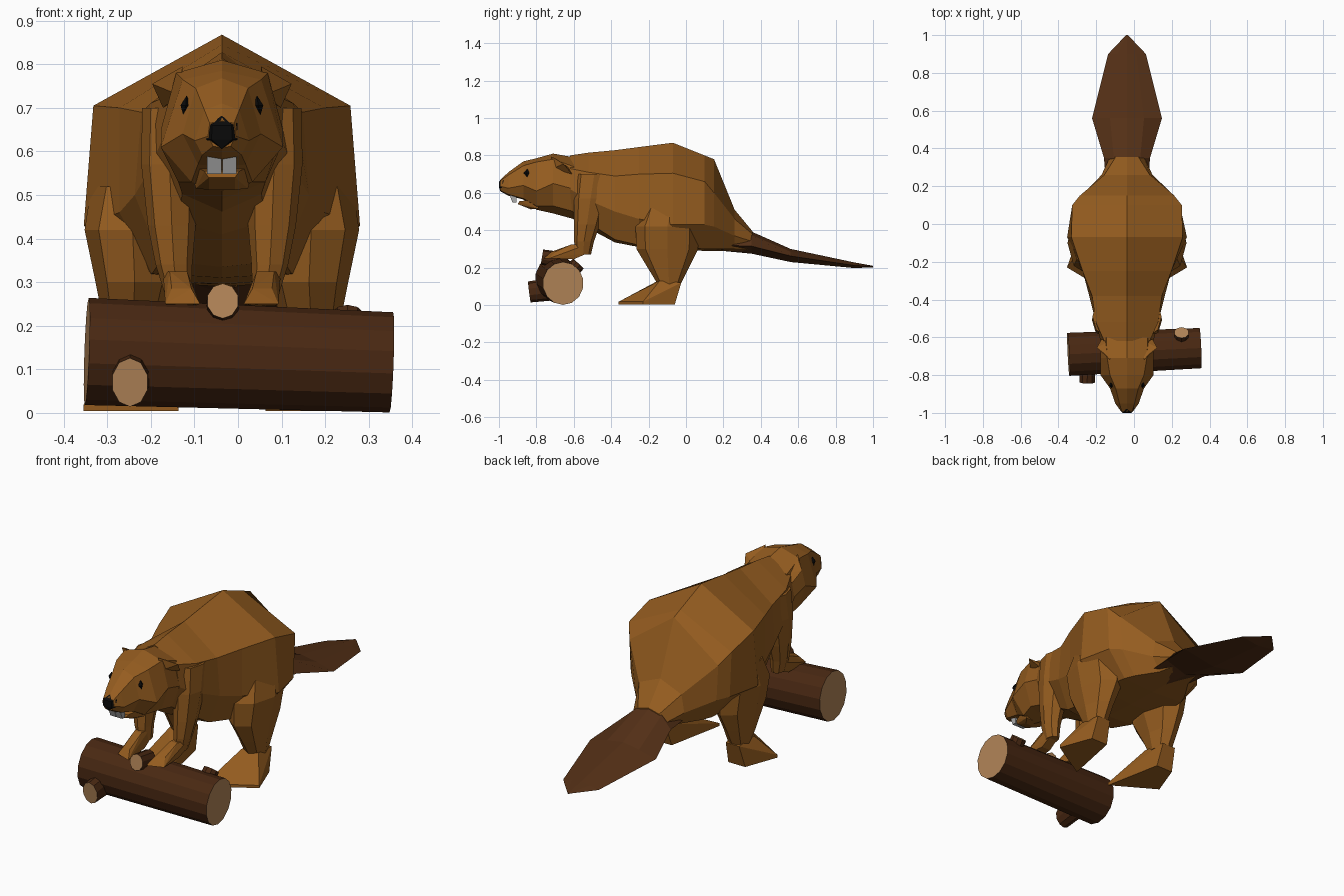
import bpy, bmesh, math
from mathutils import Vector, Matrix

CX = -0.037  # symmetry plane of the animal


def material(name, color):
    m = bpy.data.materials.new(name)
    m.diffuse_color = (*color, 1)
    return m


FUR = material("fur", (0.30, 0.108, 0.014))
DARK = material("dark_skin", (0.088, 0.029, 0.008))
BLACK = material("black", (0.003, 0.003, 0.003))
TOOTH = material("tooth", (0.40, 0.40, 0.40))
BARK = material("bark", (0.066, 0.021, 0.006))
WOOD = material("cut_wood", (0.44, 0.23, 0.095))


def finish(name, bm, mats, mirror=False, x=CX):
    bmesh.ops.recalc_face_normals(bm, faces=bm.faces[:])
    me = bpy.data.meshes.new(name)
    bm.to_mesh(me)
    bm.free()
    for m in mats:
        me.materials.append(m)
    ob = bpy.data.objects.new(name, me)
    ob.location.x = x
    bpy.context.collection.objects.link(ob)
    if mirror:
        mod = ob.modifiers.new("mirror", 'MIRROR')
        mod.use_mirror_merge = False
    return ob


def skin(name, rings, mat, mirror=False):
    """Bridge equal-length closed rings of points and cap both ends."""
    bm = bmesh.new()
    vs = [[bm.verts.new(p) for p in r] for r in rings]
    n = len(vs[0])
    for a, b in zip(vs, vs[1:]):
        for i in range(n):
            j = (i + 1) % n
            bm.faces.new((a[i], a[j], b[j], b[i]))
    bm.faces.new(vs[0])
    bm.faces.new(vs[-1])
    return finish(name, bm, [mat], mirror)


def half_sections(name, secs, mat):
    """Sections (y, top z, [side (x, z)...], bottom z), reflected across x."""
    rings = []
    for y, zt, side, zb in secs:
        right = [(x, y, z) for x, z in side]
        left = [(-x, y, z) for x, z in reversed(side)]
        rings.append([(0, y, zt)] + right + [(0, y, zb)] + left)
    return skin(name, rings, mat)


def limb(name, secs, mat, n=8):
    """Horizontal sections (x, y, z, rx, ry), mirrored left and right."""
    ang = [2 * math.pi * i / n for i in range(n)]
    return skin(name, [[(x + rx * math.cos(a), y + ry * math.sin(a), z) for a in ang]
                       for x, y, z, rx, ry in secs], mat, True)


def hull(name, pts, mat, mirror=False):
    bm = bmesh.new()
    for p in pts:
        bm.verts.new(p)
    bmesh.ops.convex_hull(bm, input=bm.verts[:])
    return finish(name, bm, [mat], mirror)


def branch(name, a, b, r1, r2, sides, flat=0.95):
    """Cylinder of bark from a to b with cut-wood ends."""
    a, b = Vector(a), Vector(b)
    d = b - a
    mat = (Matrix.Translation((a + b) / 2) @ d.to_track_quat('Z', 'Y').to_matrix().to_4x4()
           @ Matrix.Diagonal((flat, 1, 1, 1)))
    bm = bmesh.new()
    bmesh.ops.create_cone(bm, cap_ends=True, segments=sides, radius1=r1, radius2=r2,
                          depth=d.length, matrix=mat)
    for f in bm.faces:
        f.material_index = int(len(f.verts) > 4)
    return finish(name, bm, [BARK, WOOD], x=0)


# body, from neck to rump
half_sections("body", [
    (-0.62, 0.80, [(0.12, 0.73), (0.14, 0.62), (0.09, 0.51)], 0.47),
    (-0.52, 0.815, [(0.165, 0.71), (0.165, 0.56), (0.10, 0.44)], 0.41),
    (-0.38, 0.828, [(0.185, 0.69), (0.20, 0.50), (0.14, 0.35)], 0.335),
    (-0.25, 0.845, [(0.235, 0.70), (0.235, 0.46), (0.16, 0.32)], 0.31),
    (-0.07, 0.868, [(0.295, 0.705), (0.317, 0.43), (0.20, 0.31)], 0.295),
    (0.10, 0.80, [(0.29, 0.66), (0.28, 0.43), (0.18, 0.30)], 0.29),
    (0.15, 0.78, [(0.25, 0.60), (0.24, 0.42), (0.16, 0.30)], 0.29),
    (0.26, 0.51, [(0.12, 0.46), (0.135, 0.37), (0.09, 0.30)], 0.288),
    (0.355, 0.395, [(0.06, 0.38), (0.09, 0.34), (0.07, 0.30)], 0.285),
], FUR)

# flat paddle tail
half_sections("tail", [
    (0.20, 0.36, [(0.08, 0.35), (0.11, 0.32)], 0.289),
    (0.35, 0.393, [(0.07, 0.375), (0.122, 0.315)], 0.275),
    (0.56, 0.30, [(0.09, 0.285), (0.185, 0.262)], 0.23),
    (0.90, 0.228, [(0.05, 0.222), (0.10, 0.212)], 0.198),
    (1.00, 0.21, [(0.003, 0.208), (0.005, 0.206)], 0.202),
], DARK)

# head and muzzle
half_sections("head", [
    (-0.60, 0.79, [(0.11, 0.74), (0.14, 0.62), (0.09, 0.50)], 0.46),
    (-0.71, 0.81, [(0.105, 0.78), (0.14, 0.65), (0.10, 0.53)], 0.49),
    (-0.80, 0.785, [(0.09, 0.765), (0.14, 0.61), (0.07, 0.53)], 0.51),
    (-0.87, 0.768, [(0.06, 0.745), (0.09, 0.64), (0.055, 0.57)], 0.565),
    (-0.95, 0.71, [(0.04, 0.695), (0.062, 0.625), (0.045, 0.592)], 0.585),
    (-0.992, 0.67, [(0.028, 0.665), (0.032, 0.635), (0.02, 0.612)], 0.608),
], FUR)
hull("jaw", [(s * x, y, z) for s in (-1, 1) for x, y, z in
             [(0.075, -0.78, 0.57), (0.06, -0.79, 0.515), (0.03, -0.83, 0.512),
              (0.04, -0.89, 0.555), (0.03, -0.90, 0.54)]], FUR)
hull("nose", [(s * x, y, z) for s in (-1, 1) for x, y, z in
              [(0.0, -0.98, 0.682), (0.036, -0.974, 0.665), (0.036, -0.985, 0.627),
               (0.0, -0.992, 0.606), (0.022, -1.0, 0.66), (0.024, -0.999, 0.628)]], BLACK)
hull("tooth", [(x, y, z) for x in (0.001, 0.034) for y, z in
               [(-0.945, 0.595), (-0.905, 0.595), (-0.928, 0.548), (-0.905, 0.548)]],
     TOOTH, True)
hull("eye", [(0.083 + dx, -0.85 + dy, 0.706 + dz) for dx, dy, dz in
             [(0, 0.02, 0), (0.0, -0.02, 0), (0.012, -0.004, 0), (-0.012, 0, 0),
              (-0.002, 0, 0.022), (0.006, 0, -0.022)]], BLACK, True)
hull("ear", [(0.09, -0.72, 0.795), (0.115, -0.69, 0.78), (0.16, -0.655, 0.755),
             (0.135, -0.61, 0.70), (0.09, -0.62, 0.73), (0.10, -0.71, 0.73)], FUR, True)

# front legs with paws resting on the log
limb("front_leg", [(0.115, -0.49, 0.70, 0.068, 0.10), (0.12, -0.51, 0.57, 0.065, 0.09),
                   (0.115, -0.53, 0.43, 0.055, 0.07),
                   (0.11, -0.545, 0.34, 0.042, 0.053),
                   (0.10, -0.55, 0.27, 0.03, 0.042)], FUR)
hull("front_paw", [(0.135, -0.54, 0.32), (0.08, -0.54, 0.32), (0.125, -0.52, 0.28),
                   (0.08, -0.52, 0.28), (0.12, -0.61, 0.325), (0.08, -0.61, 0.325),
                   (0.12, -0.60, 0.245), (0.07, -0.60, 0.245), (0.115, -0.70, 0.285),
                   (0.07, -0.72, 0.285), (0.13, -0.73, 0.25), (0.05, -0.76, 0.25)], FUR, True)

# hind legs with splayed feet
limb("hind_leg", [(0.18, -0.08, 0.52, 0.12, 0.15), (0.205, -0.10, 0.42, 0.11, 0.17),
                  (0.20, -0.10, 0.30, 0.09, 0.165), (0.205, -0.095, 0.20, 0.065, 0.11),
                  (0.205, -0.09, 0.11, 0.05, 0.06)], FUR)
hull("hind_foot", [(0.318, -0.23, 0.004), (0.10, -0.36, 0.004), (0.318, -0.23, 0.018),
                   (0.10, -0.36, 0.018), (0.255, -0.06, 0.004), (0.16, -0.06, 0.004),
                   (0.25, -0.14, 0.13), (0.16, -0.15, 0.13),
                   (0.245, -0.025, 0.12), (0.17, -0.025, 0.12)], FUR, True)

# log with three cut branch stubs
branch("log", (-0.347, -0.69, 0.141), (0.352, -0.657, 0.116), 0.123, 0.115, 14)
for i, (a, b, r, flat) in enumerate([
        ((-0.245, -0.72, 0.085), (-0.248, -0.838, 0.07), 0.058, 0.75),
        ((-0.035, -0.67, 0.24), (-0.035, -0.77, 0.257), 0.042, 0.9),
        ((0.25, -0.64, 0.15), (0.252, -0.575, 0.222), 0.04, 1.0)]):
    branch(f"branch_stub_{i + 1}", a, b, r * 1.05, r * 0.97, 10, flat)
